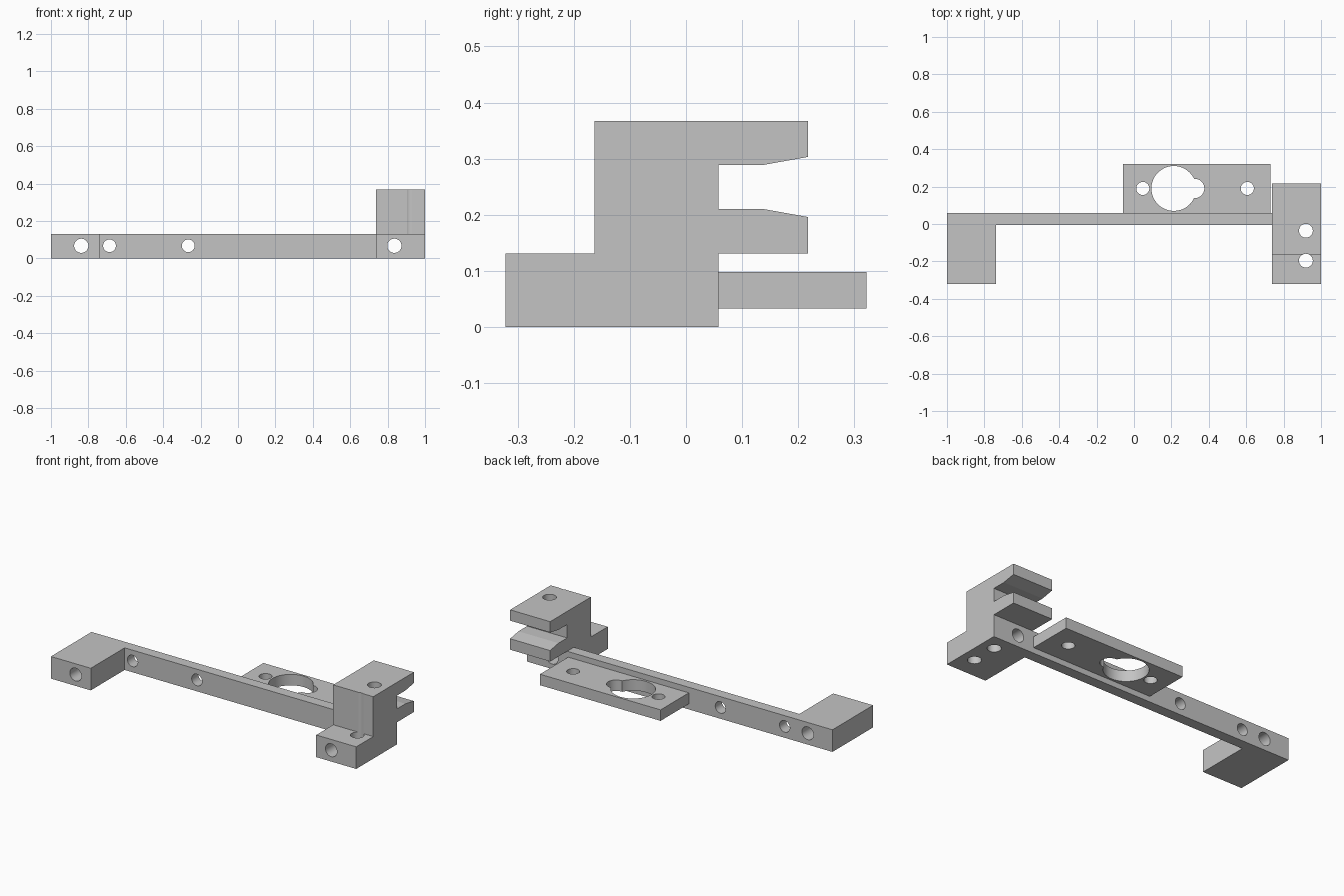
import bpy
import bmesh
from mathutils import Vector, Matrix

cube = bpy.data.objects.get("Cube")
if cube:
    bpy.data.objects.remove(cube, do_unlink=True)

grey = bpy.data.materials.new("light grey")
grey.use_nodes = True
colour = (0.55, 0.55, 0.55, 1)
grey.diffuse_color = colour
grey.node_tree.nodes["Principled BSDF"].inputs["Base Color"].default_value = colour


def add_object(name, bm):
    bmesh.ops.recalc_face_normals(bm, faces=bm.faces)
    mesh = bpy.data.meshes.new(name)
    bm.to_mesh(mesh)
    bm.free()
    mesh.materials.append(grey)
    obj = bpy.data.objects.new(name, mesh)
    bpy.context.collection.objects.link(obj)
    return obj


def extrude_outline(name, points, direction):
    bm = bmesh.new()
    face = bm.faces.new([bm.verts.new(p) for p in points])
    result = bmesh.ops.extrude_face_region(bm, geom=[face], use_keep_orig=True)
    moved = [v for v in result["geom"] if isinstance(v, bmesh.types.BMVert)]
    bmesh.ops.translate(bm, verts=moved, vec=Vector(direction))
    return add_object(name, bm)


def drill(obj, centre, radius, axis, sides=48):
    """Cut a round hole through the whole part along the axis."""
    bm = bmesh.new()
    turn = Vector((0, 0, 1)).rotation_difference(Vector(axis)).to_matrix().to_4x4()
    bmesh.ops.create_cone(bm, cap_ends=True, segments=sides, radius1=radius,
                          radius2=radius, depth=2,
                          matrix=Matrix.Translation(centre) @ turn)
    cutter = add_object("hole_cutter", bm)
    cutter.hide_render = True
    mod = obj.modifiers.new("hole", 'BOOLEAN')
    mod.operation = 'DIFFERENCE'
    mod.solver = 'EXACT'
    mod.object = cutter
    bpy.context.view_layer.objects.active = obj
    bpy.ops.object.modifier_apply(modifier=mod.name)
    bpy.data.objects.remove(cutter, do_unlink=True)


Y, Z = (0, 1, 0), (0, 0, 1)
FRONT, BACK, BAR_FRONT = -0.322, 0.058, -0.005
HEIGHT, HOLE_Z, PLATE_Y = 0.131, 0.067, 0.19

# Long bar with the forward foot at its right end
outline = [(-1, FRONT), (-0.739, FRONT), (-0.739, BAR_FRONT),
           (0.738, BAR_FRONT), (0.738, BACK), (-1, BACK)]
bar = extrude_outline("bar_and_foot", [(x, y, 0) for x, y in outline], (0, 0, HEIGHT))
for x, r in ((-0.838, 0.038), (-0.687, 0.034), (-0.266, 0.034)):
    drill(bar, (x, 0, HOLE_Z), r, Y)

# Stepped bracket with two flared jaws at the back
profile = [(FRONT, 0), (BACK, 0), (BACK, HEIGHT), (0.217, HEIGHT),
           (0.217, 0.196), (0.139, 0.21), (BACK, 0.21), (BACK, 0.289),
           (0.139, 0.289), (0.217, 0.303), (0.217, 0.367),
           (-0.163, 0.367), (-0.163, HEIGHT), (FRONT, HEIGHT)]
bracket = extrude_outline("jaw_bracket", [(0.738, y, z) for y, z in profile], (0.262, 0, 0))
for y in (-0.036, -0.196):
    drill(bracket, (0.919, y, 0), 0.037, Z)
drill(bracket, (0.836, 0, HOLE_Z), 0.038, Y)

# Thin mounting plate with a keyhole and two screw holes
corners = [(-0.059, BACK), (0.731, BACK), (0.731, 0.322), (-0.059, 0.322)]
plate = extrude_outline("mounting_plate", [(x, y, 0.033) for x, y in corners], (0, 0, 0.065))
for x, r in ((0.047, 0.035), (0.213, 0.12), (0.324, 0.052), (0.606, 0.035)):
    drill(plate, (x, PLATE_Y, 0), r, Z)

# Smooth hole walls, crisp edges elsewhere
bpy.ops.object.select_all(action='DESELECT')
for obj in (bar, bracket, plate):
    obj.select_set(True)
bpy.context.view_layer.objects.active = bar
bpy.ops.object.shade_smooth_by_angle(angle=0.17)
